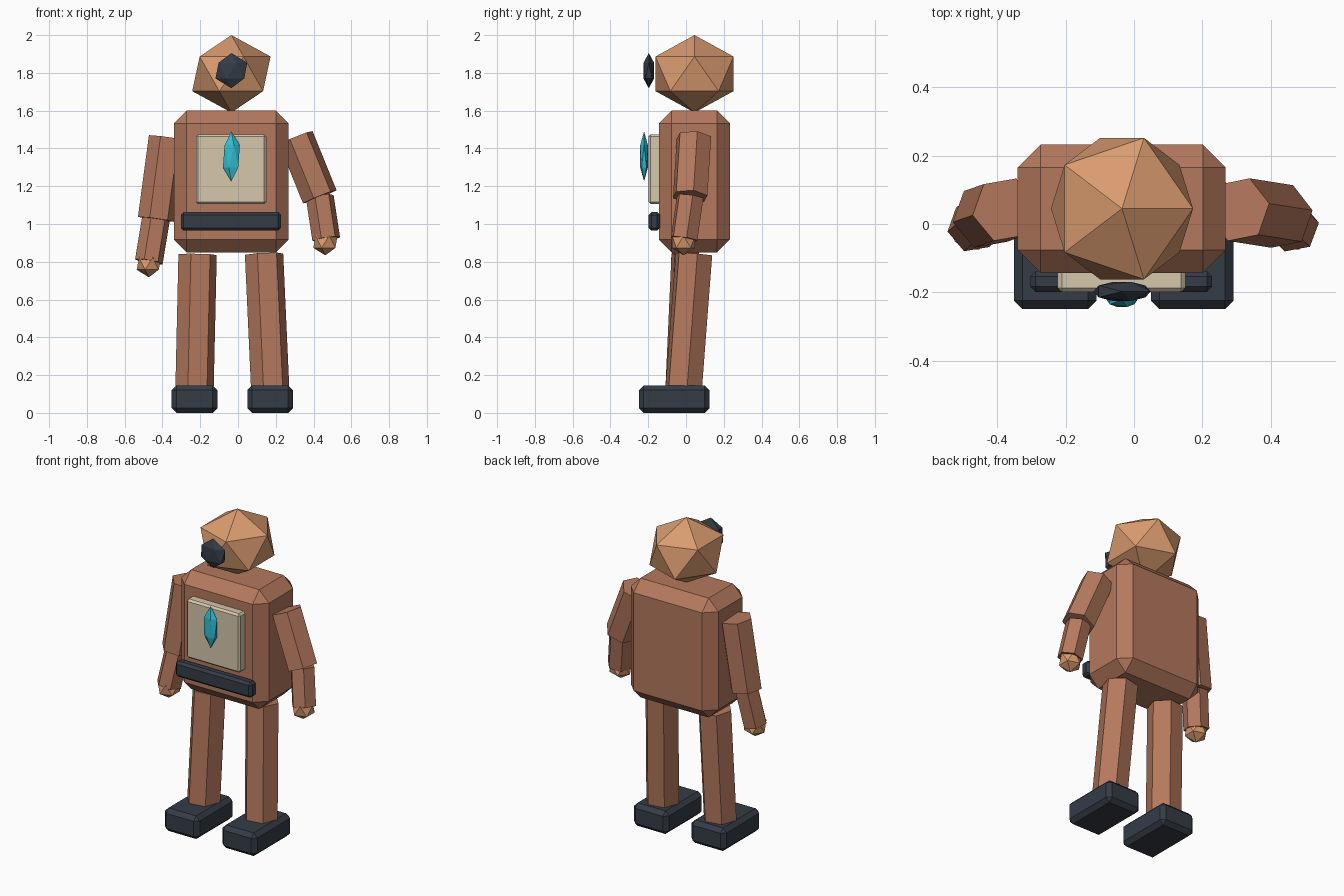
import bpy, bmesh, math
from mathutils import Matrix, Vector

old = bpy.data.objects.get("Cube")
if old:
    bpy.data.objects.remove(old, do_unlink=True)


def material(name, rgb):
    m = bpy.data.materials.new(name)
    m.use_nodes = True
    m.diffuse_color = (*rgb, 1)
    m.node_tree.nodes["Principled BSDF"].inputs["Base Color"].default_value = (*rgb, 1)
    return m


CLAY = material("clay brown", (0.46, 0.19, 0.11))
TAN = material("light tan", (0.70, 0.33, 0.16))
CREAM = material("cream", (0.68, 0.57, 0.41))
SLATE = material("dark slate", (0.035, 0.045, 0.062))
CYAN = material("cyan", (0.03, 0.52, 0.65))


def finish(name, bm, mat):
    mesh = bpy.data.meshes.new(name)
    bm.to_mesh(mesh)
    bm.free()
    mesh.materials.append(mat)
    obj = bpy.data.objects.new(name, mesh)
    bpy.context.collection.objects.link(obj)
    return obj


def box(name, low, high, bevel, mat):
    """Box between two corners with a single-step chamfer."""
    low, high = Vector(low), Vector(high)
    bm = bmesh.new()
    bmesh.ops.create_cube(bm, size=1, matrix=Matrix.Translation((low + high) / 2)
                          @ Matrix.Diagonal((*(high - low), 1)))
    bmesh.ops.bevel(bm, geom=bm.edges[:], offset=bevel, segments=1,
                    affect='EDGES', clamp_overlap=True)
    return finish(name, bm, mat)


def gem(name, centre, radii, mat):
    """Twenty-sided faceted ball, stretched to its radii."""
    bm = bmesh.new()
    bmesh.ops.create_icosphere(bm, subdivisions=1, radius=1,
                               matrix=Matrix.Translation(centre) @ Matrix.Diagonal((*radii, 1)))
    return finish(name, bm, mat)


def limb(name, top, bottom, radius, mat):
    """Six-sided prism between two points."""
    top, bottom = Vector(top), Vector(bottom)
    axis = top - bottom
    turn = Vector((0, 0, 1)).rotation_difference(axis).to_matrix().to_4x4()
    bm = bmesh.new()
    bmesh.ops.create_cone(bm, cap_ends=True, segments=6, radius1=radius, radius2=radius,
                          depth=axis.length, matrix=Matrix.Translation((top + bottom) / 2)
                          @ turn @ Matrix.Rotation(math.radians(40), 4, 'Z'))
    return finish(name, bm, mat)


MID = -0.035  # the body's own centre line

# Torso with chest plate, belt and chest gem
box("torso", (-0.34, -0.143, 0.85), (0.268, 0.232, 1.60), 0.067, CLAY)
box("chest_plate", (-0.223, -0.199, 1.105), (0.15, -0.13, 1.475), 0.012, CREAM)
box("belt", (-0.303, -0.198, 0.965), (0.228, -0.138, 1.063), 0.015, SLATE)
gem("chest_gem", (MID, -0.222, 1.358), (0.05, 0.024, 0.132), CYAN)

# Head and single eye
gem("head", (MID, 0.045, 1.795), (0.232, 0.243, 0.205), TAN)
gem("eye", (MID, -0.197, 1.812), (0.094, 0.033, 0.093), SLATE)

# Arms: shoulder, elbow, wrist, hand
arms = {
    "left": ((0.306, 0.042, 1.457), (0.433, 0.022, 1.144), (0.467, -0.01, 0.92), (0.463, -0.013, 0.906)),
    "right": ((-0.377, 0.042, 1.457), (-0.435, 0.022, 1.025), (-0.472, -0.01, 0.80), (-0.472, -0.013, 0.79)),
}
for side, (shoulder, elbow, wrist, hand) in arms.items():
    limb(side + "_upper_arm", shoulder, elbow, 0.097, CLAY)
    limb(side + "_forearm", elbow, wrist, 0.075, CLAY)
    gem(side + "_hand", hand, (0.072, 0.072, 0.072), TAN)

# Legs and feet
legs = {
    "left": ((0.138, 0.042, 0.84), (0.17, -0.012, 0.135)),
    "right": ((-0.214, 0.02, 0.838), (-0.23, -0.012, 0.135)),
}
for side, (hip, ankle) in legs.items():
    limb(side + "_leg", hip, ankle, 0.103, CLAY)
    x = ankle[0]
    box(side + "_foot", (x - 0.121, -0.249, 0), (x + 0.121, 0.124, 0.145), 0.025, SLATE)
